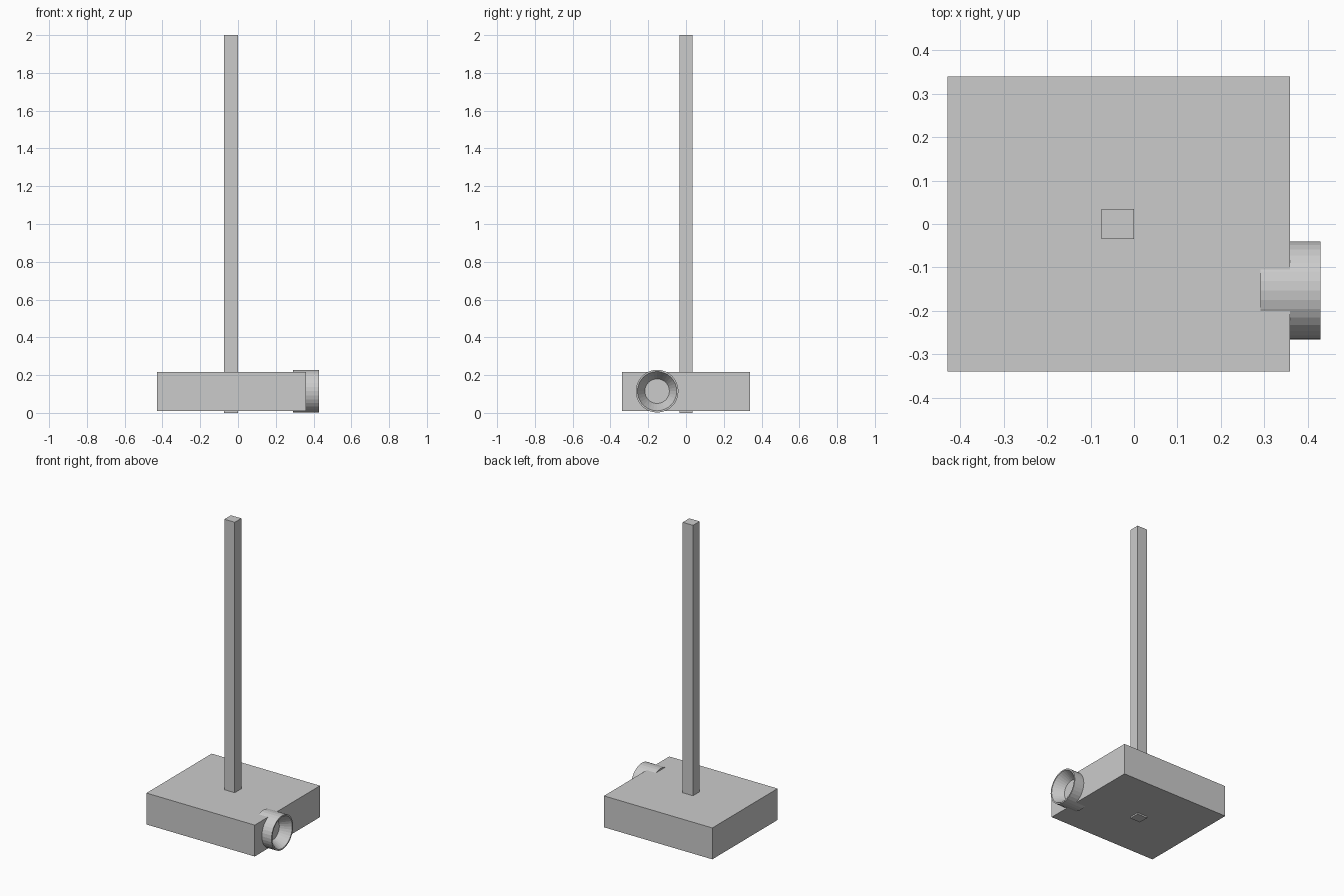
import bpy, bmesh
from math import cos, sin, tau

if "Cube" in bpy.data.objects:
    bpy.data.objects.remove(bpy.data.objects["Cube"])


def box(name, lo, hi):
    bm = bmesh.new()
    bmesh.ops.create_cube(bm, size=1)
    for v in bm.verts:
        v.co = [a + (c + 0.5) * (b - a) for a, b, c in zip(lo, hi, v.co)]
    finish(name, bm)


def turned_x(name, profile, cy, cz, sides=32):
    # Revolve (x, radius) points about an x-parallel axis, capping both ends
    bm = bmesh.new()
    rings = [[bm.verts.new((x, cy + r * cos(tau * i / sides), cz + r * sin(tau * i / sides)))
              for i in range(sides)] for x, r in profile]
    for a, b in zip(rings, rings[1:]):
        for i in range(sides):
            j = (i + 1) % sides
            bm.faces.new((a[i], a[j], b[j], b[i]))
    bm.faces.new(rings[0])
    bm.faces.new(rings[-1])
    finish(name, bm)


def finish(name, bm):
    bmesh.ops.recalc_face_normals(bm, faces=bm.faces)
    mesh = bpy.data.meshes.new(name)
    bm.to_mesh(mesh)
    bm.free()
    bpy.context.collection.objects.link(bpy.data.objects.new(name, mesh))


# Rectangular body and the tall post running right through it
box("body", (-0.43, -0.34, 0.01), (0.36, 0.34, 0.217))
box("post", (-0.075, -0.034, 0.0), (0.0, 0.034, 2.0))

# Round socket: outer barrel, thin rim, tapering recess and flat bottom
turned_x("socket", [(0.292, 0.113), (0.43, 0.113), (0.43, 0.104), (0.363, 0.065)], -0.153, 0.115)
